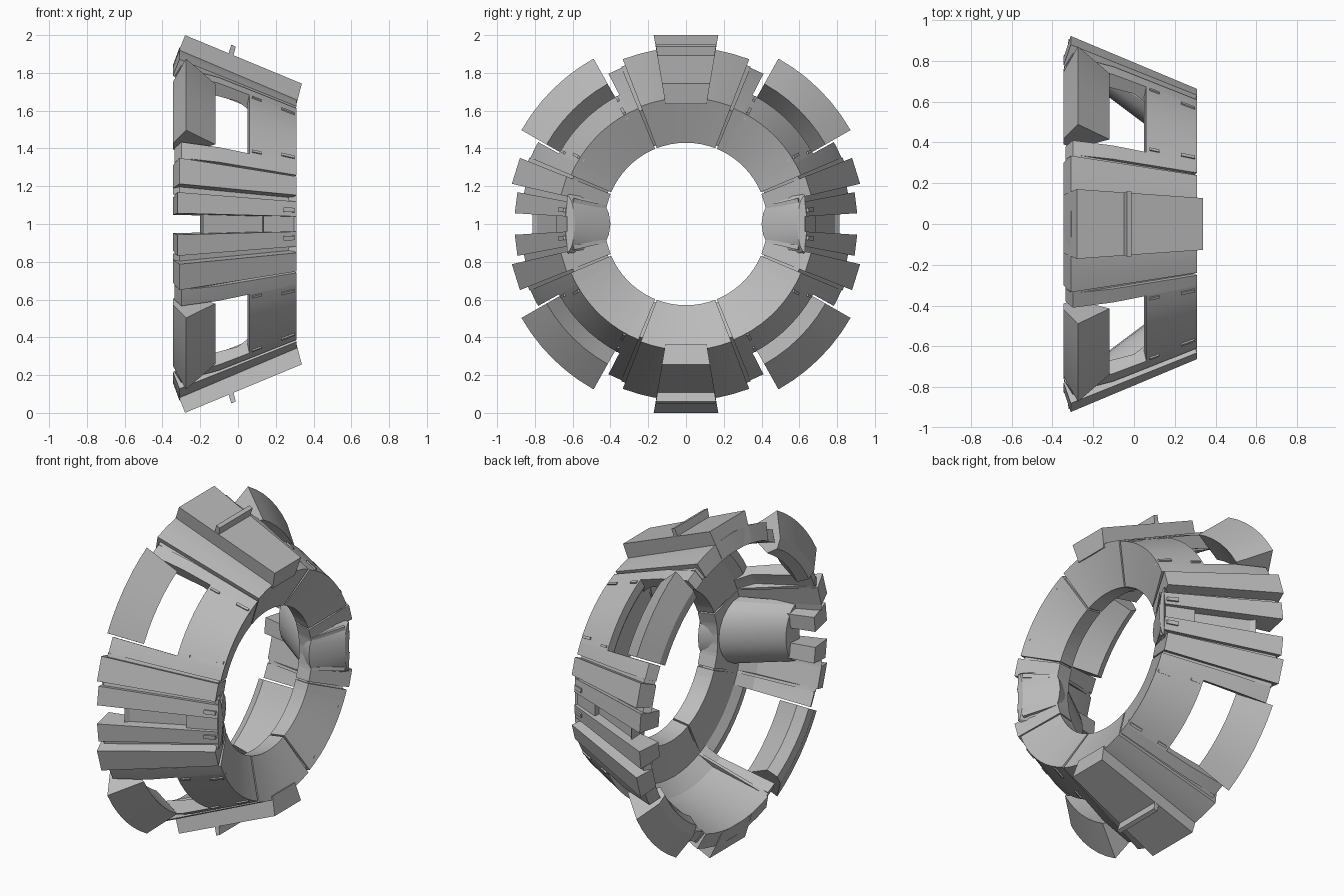
import bpy, bmesh
from math import sin, cos, pi, radians, ceil

if "Cube" in bpy.data.objects:
    bpy.data.objects.remove(bpy.data.objects["Cube"], do_unlink=True)

grey = bpy.data.materials.new("plain grey")
grey.use_nodes = True
colour = (0.5, 0.5, 0.5, 1)
grey.diffuse_color = colour
grey.node_tree.nodes["Principled BSDF"].inputs["Base Color"].default_value = colour


def finish(name, bm):
    bmesh.ops.recalc_face_normals(bm, faces=bm.faces)
    mesh = bpy.data.meshes.new(name)
    bm.to_mesh(mesh)
    bm.free()
    mesh.materials.append(grey)
    obj = bpy.data.objects.new(name, mesh)
    bpy.context.collection.objects.link(obj)
    bpy.ops.object.select_all(action='DESELECT')
    obj.select_set(True)
    bpy.context.view_layer.objects.active = obj
    bpy.ops.object.shade_smooth_by_angle(angle=radians(20))


def loft(bm, rows):
    """Skin closed cross-sections and cap both ends."""
    rings = [[bm.verts.new(p) for p in row] for row in rows]
    n = len(rings[0])
    for a, b in zip(rings, rings[1:]):
        for i in range(n):
            j = (i + 1) % n
            bm.faces.new((a[i], a[j], b[j], b[i]))
    bm.faces.new(rings[0])
    bm.faces.new(rings[-1])


def arc_part(name, profile, spans, step=5.5):
    """Sweep an (x, radius) profile about the x axis; angles start at the top."""
    bm = bmesh.new()
    for lo, hi in spans:
        n = max(1, ceil((hi - lo) / step))
        rows = []
        for k in range(n + 1):
            t = radians(lo + (hi - lo) * k / n)
            rows.append([(x, r * sin(t), 1 + r * cos(t)) for x, r in profile])
        loft(bm, rows)
    finish(name, bm)


def four(lo, hi):
    return [(lo, hi), (-hi, -lo), (180 - hi, 180 - lo), (180 + lo, 180 + hi)]


def two(half, centre=0):
    return [(c - half, c + half) for c in (centre, centre + 180)]


def cone(x):
    """Outer radius of the tapered body."""
    return 0.795 - 0.43 * x


# Funnel lip and inside wall, shared by all shell sections
INSIDE = [(0.2, 0.43), (0.1, 0.45), (0.08, 0.66), (0, 0.73), (-0.3, 0.82)]


def shell(inset=0.0):
    return [(-0.345, 0.84), (-0.31, cone(-0.31) - inset), (0.31, cone(0.31) - inset)] + INSIDE


# Main shell: upper and lower panels, with recessed seams beside them
arc_part("end_panels", shell(-0.006), two(21))
arc_part("seam_grooves",
         [(-0.335, 0.84), (-0.3, 0.9), (0.29, 0.645), (0.18, 0.445), (0.11, 0.46),
          (0.08, 0.66), (-0.3, 0.82)],
         four(21, 22.3) + four(67, 68.3))

# Frames at both ends of each window, slightly lower at the wide end
arc_part("window_frames",
         [(-0.335, 0.83), (-0.3, 0.895), (-0.1, cone(-0.1)), (0.31, cone(0.31))] + INSIDE,
         four(22.3, 27.3) + four(61, 67))

# Small-end panel in front of each window
arc_part("window_front_panels",
         [(0.06, cone(0.06)), (0.31, cone(0.31)), (0.2, 0.43), (0.1, 0.45), (0.08, 0.66),
          (0.05, 0.715)],
         four(27.3, 61))

# Wedge-shaped pods behind the windows
arc_part("window_pods",
         [(-0.345, 0.86), (-0.275, 1.003), (-0.12, 0.85), (-0.29, 0.76), (-0.345, 0.8)],
         four(29.2, 60.3))

# Raised plates with a cross bar at top and bottom
arc_part("raised_plates",
         [(-0.345, 0.85), (-0.28, 1.014), (0.338, 0.754), (0.31, 0.645), (-0.3, 0.88)],
         two(9.7), step=20)
arc_part("cross_bars",
         [(-0.055, 0.9), (-0.035, 0.963), (-0.012, 0.953), (-0.03, 0.88)],
         two(9.6), step=20)

# Side ribs and twin fins
arc_part("side_ribs", shell(-0.018), four(68.3, 77), step=20)
arc_part("rib_gaps", shell(0.055), four(77, 79.3))
arc_part("side_fins",
         [(-0.345, 0.76), (-0.32, cone(-0.31) - 0.02), (0.31, 0.64)] + INSIDE[:3]
         + [(0, 0.68), (-0.3, 0.75)],
         four(79.3, 86.4), step=20)

# Recessed panel between the fins, leaving a notch at the wide end
arc_part("recessed_panels",
         [(-0.2, 0.815), (-0.18, 0.79), (0.13, 0.655), (0.135, 0.69), (0.31, 0.62),
          (0.2, 0.43), (0.1, 0.45), (0.08, 0.62), (-0.2, 0.74)],
         two(3.7, 90), step=20)

# Rounded lobes bulging into the opening behind the fins
bm = bmesh.new()
stations = [(0.31, 0.63, 0.15, 0.04), (0.2, 0.58, 0.19, 0.18),
            (0.08, 0.63, 0.2, 0.16), (-0.2, 0.8, 0.18, 0.12)]
for side in (1, -1):
    rows = []
    for x, base, half, depth in stations:
        ts = [pi * k / 10 for k in range(11)]
        rows.append([(x, side * (base - depth * sin(t)), 1 + half * cos(t)) for t in ts])
    loft(bm, rows)
finish("inner_lobes", bm)

# Small raised tabs on the panels and fins
for name, x0, x1, lift, spans in (
        ("rear_tabs", 0.075, 0.125, 0.008, four(28.2, 29.2) + four(59.2, 60.2)),
        ("front_tabs", 0.23, 0.3, 0.008, four(28.5, 29.8) + four(57.5, 58.8)),
        ("fin_tabs", 0.24, 0.3, -0.012, four(82.5, 84.5))):
    arc_part(name, [(x0, cone(x0) - 0.03), (x0, cone(x0) + lift),
                    (x1, cone(x1) + lift), (x1, cone(x1) - 0.03)], spans)
